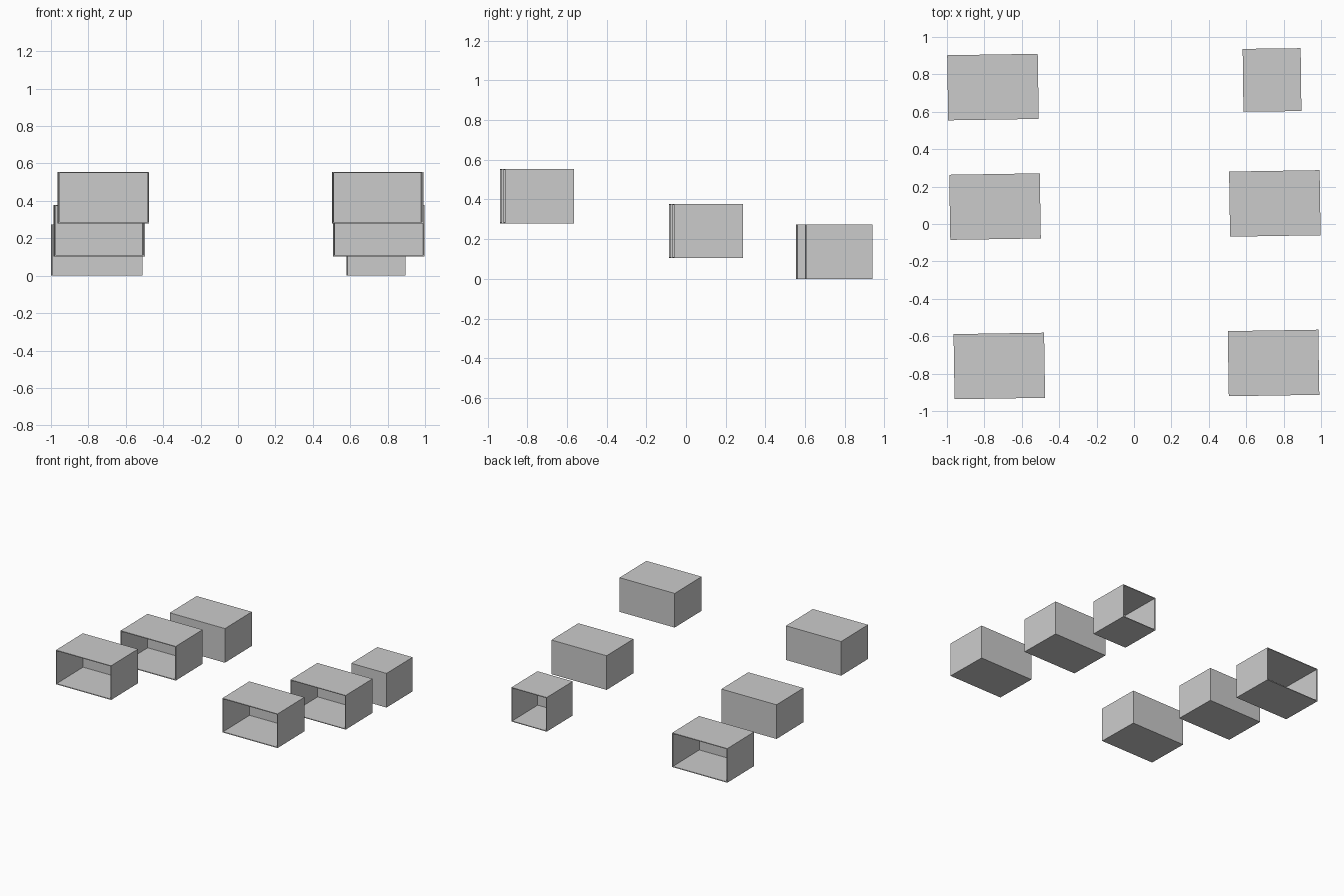
import bpy, bmesh, math

if "Cube" in bpy.data.objects:
    bpy.data.objects.remove(bpy.data.objects["Cube"])

WALL = 0.006


def open_bin(name, x, y, z, w, d, h, opening, turn):
    """Thin-walled box with one open end: opening -1 = front, +1 = back."""
    bm = bmesh.new()
    bmesh.ops.create_cube(bm, size=1)
    bmesh.ops.scale(bm, vec=(w, d, h), verts=bm.verts)
    bm.normal_update()
    mouth = [f for f in bm.faces if f.normal.y * opening > 0.9]
    rim = bmesh.ops.inset_region(bm, faces=mouth, thickness=WALL,
                                 use_even_offset=True)
    # push the inset face inwards to hollow the box
    inner = bmesh.ops.extrude_discrete_faces(bm, faces=mouth)["faces"][0]
    bmesh.ops.translate(bm, vec=(0, -opening * (d - WALL), 0),
                        verts=inner.verts)
    bmesh.ops.recalc_face_normals(bm, faces=bm.faces)
    mesh = bpy.data.meshes.new(name)
    bm.to_mesh(mesh)
    bm.free()
    ob = bpy.data.objects.new(name, mesh)
    ob.location = (x, y, z + h / 2)
    ob.rotation_euler.z = math.radians(turn)
    bpy.context.collection.objects.link(ob)
    return ob


W, D, H, TURN = 0.484, 0.348, 0.274, 0.9

# front row, highest, open to the front
open_bin("front_left_bin", -0.720, -0.759, 0.280, W, D, H, -1, TURN)
open_bin("front_right_bin", 0.746, -0.743, 0.280, W, D, H, -1, TURN)

# middle row, open to the front
open_bin("middle_left_bin", -0.743, 0.093, 0.104, W, D, H, -1, TURN)
open_bin("middle_right_bin", 0.753, 0.110, 0.104, W, D, H, -1, TURN)

# back row, on the ground, open to the back, right one narrower
open_bin("back_left_bin", -0.754, 0.732, 0.0, W, D, H, 1, TURN)
open_bin("back_right_bin", 0.738, 0.770, 0.0, 0.310, 0.336, H, 1, 0.7)
